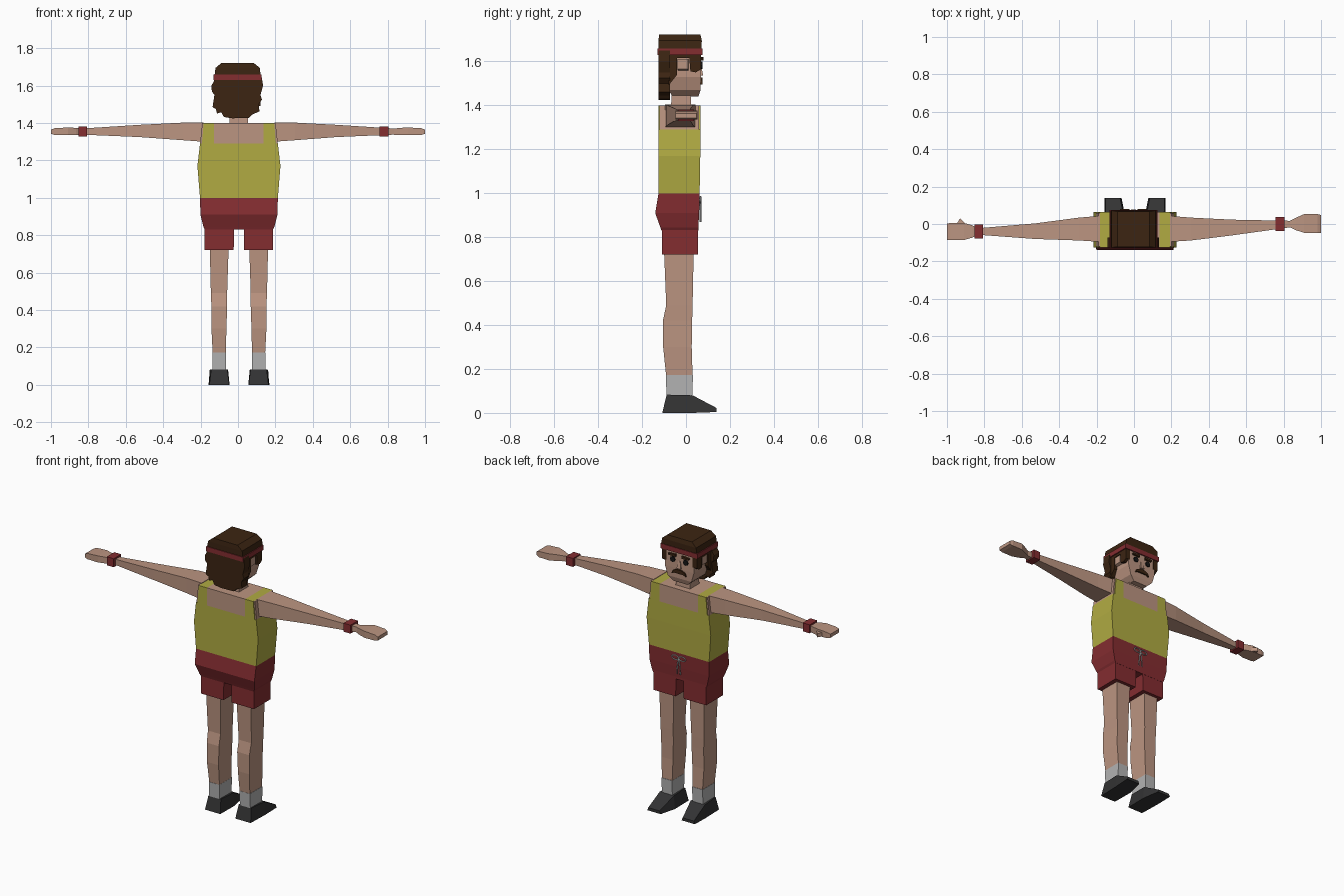
import bpy, bmesh, math

C = 0.005  # body centre line


def mat(name, r, g, b):
    m = bpy.data.materials.new(name)
    m.diffuse_color = (r, g, b, 1)
    return m


SKIN = mat("skin", 0.50, 0.30, 0.22)
SHIRT = mat("yellow_cloth", 0.44, 0.41, 0.055)
RED = mat("red_cloth", 0.23, 0.026, 0.03)
HAIR = mat("hair", 0.045, 0.018, 0.006)
BLACK = mat("black", 0.008, 0.008, 0.008)
SHOE = mat("shoe", 0.033, 0.033, 0.034)
SOCK = mat("sock", 0.45, 0.45, 0.45)


def loft(name, rings, material):
    """Skin a list of equal-length point rings and cap both ends."""
    bm = bmesh.new()
    vs = [[bm.verts.new(p) for p in r] for r in rings]
    n = len(vs[0])
    for a, b in zip(vs, vs[1:]):
        for i in range(n):
            j = (i + 1) % n
            bm.faces.new((a[i], a[j], b[j], b[i]))
    bm.faces.new(vs[0])
    bm.faces.new(vs[-1])
    bmesh.ops.recalc_face_normals(bm, faces=bm.faces)
    me = bpy.data.meshes.new(name)
    bm.to_mesh(me)
    bm.free()
    me.materials.append(material)
    ob = bpy.data.objects.new(name, me)
    bpy.context.collection.objects.link(ob)
    return ob


def rz(z, x0, x1, y0, y1):  # rectangle ring across z
    return [(x0, y0, z), (x1, y0, z), (x1, y1, z), (x0, y1, z)]


def rx(x, y0, y1, z0, z1):  # rectangle ring across x
    return [(x, y0, z0), (x, y1, z0), (x, y1, z1), (x, y0, z1)]


def box(name, x0, x1, y0, y1, z0, z1, m):
    return loft(name, [rz(z0, x0, x1, y0, y1), rz(z1, x0, x1, y0, y1)], m)


def sym(z, w, y0, y1):  # rectangle ring centred on the body
    return rz(z, C - w, C + w, y0, y1)


# Torso: shirt, bare chest and neck
loft("shirt", [sym(1.0, .208, -.125, .062), sym(1.17, .222, -.125, .065),
               sym(1.29, .208, -.125, .065)], SHIRT)
box("chest", C - .132, C + .132, -.125, .065, 1.29, 1.40, SKIN)
loft("neck", [sym(1.39, .05, -.068, .024), sym(1.47, .048, -.065, .02)], SKIN)

# Shorts
loft("shorts_hips", [sym(.83, .182, -.112, .056), sym(.845, .19, -.117, .056),
                     sym(.91, .206, -.14, .06), sym(1.0, .208, -.125, .062)], RED)

for s, side in ((-1, "left"), (1, "right")):
    def X(d):
        return C + s * d

    # Shoulders
    loft("strap_" + side, [rz(1.29, X(.132), X(.198), -.125, .065),
                           rz(1.40, X(.132), X(.188), -.125, .065)], SHIRT)
    loft("shoulder_" + side, [rz(1.29, X(.198), X(.208), -.12, .06),
                              rz(1.40, X(.188), X(.196), -.12, .06)], SKIN)

    # Arm, wristband and hand; the left arm is swung slightly back
    w = -.04 if s < 0 else 0.0
    m = -.037 if s < 0 else -.017
    loft("arm_" + side, [rx(X(.19), -.095, .043, 1.30, 1.403),
                         rx(X(.30), -.088, .034, 1.308, 1.402),
                         rx(s * .53, m - .043, m + .04, 1.325, 1.39),
                         rx(s * .84, w - .017, w + .017, 1.338, 1.37)], SKIN)
    cx = -.83 if s < 0 else .78
    box("wristband_" + side, cx - .024, cx + .024, w - .037, w + .037,
        1.329, 1.382, RED)
    h0, h1 = (-.086, .006) if s < 0 else (-.047, .053)
    loft("hand_" + side, [rx(s * .835, w - .018, w + .018, 1.336, 1.37),
                          rx(s * .865, w - .033, w + .033, 1.335, 1.374),
                          rx(s * .91, h0, h1, 1.335, 1.376),
                          rx(s * .98, h0, h1, 1.336, 1.372),
                          rx(s * 1.0, h0, h1 - .005, 1.342, 1.364)], SKIN)

    # Shorts leg, leg, sock, shoe
    loft("shorts_leg_" + side, [rz(.72, X(.028), X(.183), -.11, .055),
                                rz(.84, X(.026), X(.183), -.11, .055)], RED)
    loft("leg_" + side, [rz(.165, X(.07), X(.14), -.09, .03),
                         rz(.30, X(.067), X(.147), -.104, .026),
                         rz(.42, X(.063), X(.147), -.105, .028),
                         rz(.49, X(.063), X(.15), -.09, .03),
                         rz(.74, X(.055), X(.156), -.1, .035)], SKIN)
    loft("sock_" + side, [rz(.07, X(.07), X(.142), -.088, .028),
                          rz(.172, X(.069), X(.142), -.092, .032)], SOCK)

    def shoe_ring(y, a, b, top, zb=0):
        return [(X(a), y, zb), (X(b), y, zb), (X(b - .006), y + .0, top),
                (X(a + .008), y, top)]
    heel = [(X(.052), -.108, 0), (X(.158), -.108, 0),
            (X(.148), -.088, .083), (X(.062), -.088, .083)]
    loft("shoe_" + side, [heel, shoe_ring(.03, .05, .162, .08),
                          shoe_ring(.14, .072, .164, .022, .004)], SHOE)

# Left thumb
loft("thumb", [[(-.88, -.02, 1.337), (-.955, -.01, 1.337), (-.93, .03, 1.337)],
               [(-.88, -.02, 1.365), (-.955, -.01, 1.365), (-.93, .03, 1.36)]], SKIN)

# Drawstring: two loops and two hanging ends
cu = bpy.data.curves.new("drawstring", "CURVE")
cu.dimensions = "3D"
cu.bevel_depth = .004
cu.bevel_resolution = 0
for s in (-1, 1):
    bow = [(s * (.022 - .022 * math.cos(t)) * 1.1, .97 + .014 * math.sin(t))
           for t in (i * math.tau / 8 for i in range(9))]
    for path in (bow, [(0, .97), (s * .008, .93), (s * .012, .87)]):
        sp = cu.splines.new("POLY")
        sp.points.add(len(path) - 1)
        for p, (x, z) in zip(sp.points, path):
            p.co = (C + x, .066, z, 1)
cu.materials.append(SOCK)
bpy.context.collection.objects.link(bpy.data.objects.new("drawstring", cu))

# Head
H = -.002  # head centre


def hr(z, w, y0, y1):
    return rz(z, H - w, H + w, y0, y1)


loft("head", [hr(1.44, .05, -.06, .056), hr(1.47, .082, -.08, .066),
              hr(1.53, .1, -.09, .068), hr(1.66, .102, -.09, .066)], SKIN)
loft("hair_top", [hr(1.65, .124, -.125, .07), hr(1.695, .118, -.125, .072),
                  hr(1.722, .085, -.123, .066)], HAIR)
box("headband", H - .128, H + .128, -.129, .074, 1.63, 1.66, RED)

# Ragged hair hanging at the back
rag = [(-.126, 1.65), (-.13, 1.62), (-.142, 1.60), (-.14, 1.57), (-.126, 1.55),
       (-.136, 1.485), (-.118, 1.475), (-.112, 1.45), (-.09, 1.458), (-.075, 1.432),
       (-.03, 1.425), (.06, 1.428), (.075, 1.445), (.115, 1.462), (.11, 1.50),
       (.128, 1.525), (.12, 1.55), (.134, 1.60), (.126, 1.65)]
loft("hair_back", [[(x, y, z) for x, z in rag] for y in (-.125, -.072)], HAIR)

# Side hair, ears, eyes and brows
burn = [(-.08, 1.64), (.068, 1.64), (.068, 1.565), (.045, 1.55), (.02, 1.555),
        (.015, 1.615), (-.04, 1.615), (-.04, 1.54), (-.08, 1.49)]
for s, side in ((-1, "left"), (1, "right")):
    loft("hair_side_" + side, [[(H + s * x, y, z) for y, z in burn]
                               for x in (.09, .121)], HAIR)
    loft("ear_" + side, [rx(H + s * .09, -.035, .012, 1.555, 1.612),
                         rx(H + s * .118, -.038, .008, 1.565, 1.612)], SKIN)
    eye = [(.045 + .017 * math.cos(a), 1.582 + .017 * math.sin(a))
           for a in (i * math.tau / 8 for i in range(8))]
    loft("eye_" + side, [[(H + s * x, y, z) for x, z in eye]
                         for y in (.06, .074)], BLACK)
    brow = [(.022, 1.604), (.07, 1.606), (.072, 1.616), (.022, 1.62)]
    loft("eyebrow_" + side, [[(H + s * x, y, z) for x, z in brow]
                             for y in (.06, .079)], HAIR)

# Nose and moustache
loft("nose", [hr(1.535, .014, .06, .078), hr(1.58, .007, .06, .07)], SKIN)
lip = [(-.05, 1.495), (-.03, 1.503), (.03, 1.503), (.05, 1.495),
       (.042, 1.515), (.018, 1.527), (-.018, 1.527), (-.042, 1.515)]
loft("moustache", [[(H + x, y, z) for x, z in lip] for y in (.06, .076)], HAIR)
